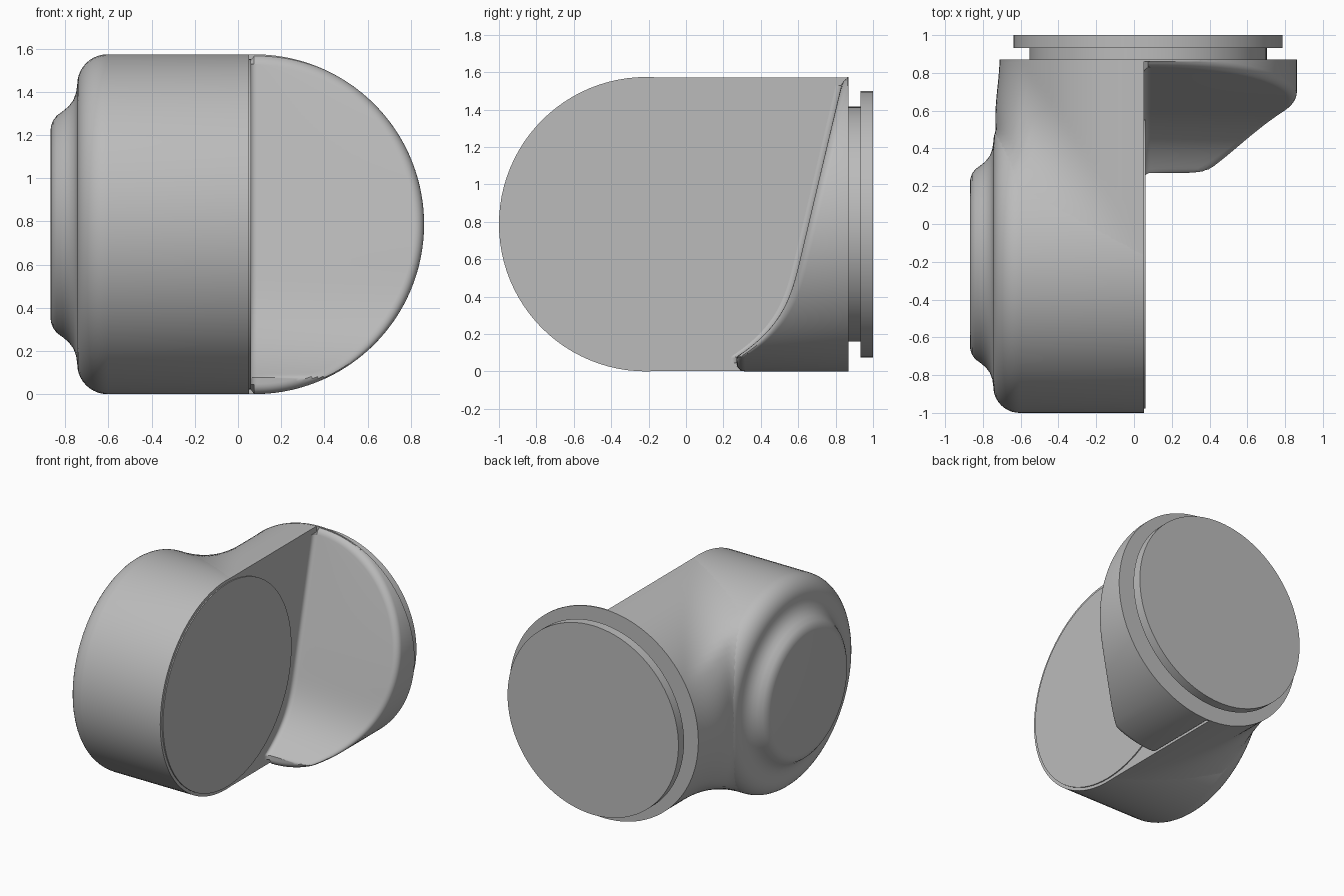
import bpy, bmesh
from math import sin, cos, pi, hypot
from mathutils import Vector

if "Cube" in bpy.data.objects:
    bpy.data.objects.remove(bpy.data.objects["Cube"])

grey = bpy.data.materials.new("plain grey")
grey.use_nodes = True
grey.diffuse_color = (0.5, 0.5, 0.5, 1)
grey.node_tree.nodes["Principled BSDF"].inputs["Base Color"].default_value = (0.5, 0.5, 0.5, 1)

R = 0.787          # radius of both barrels, also their axis height
DRUM_Y = -0.213    # drum axis, running along x
PIPE_X = 0.075     # pipe axis, running along y
WALL_X = 0.052     # flat side wall
BACK_Y = 0.87      # end of the pipe
ROUND = 0.14       # drum shoulder radius


def loft(name, rows, sharp=0.6):
    """Skin a list of closed loops and cap both ends."""
    bm = bmesh.new()
    loops = [[bm.verts.new(p) for p in row] for row in rows]
    n = len(loops[0])
    for a, b in zip(loops, loops[1:]):
        for i in range(n):
            j = (i + 1) % n
            bm.faces.new((a[i], a[j], b[j], b[i]))
    bm.faces.new(loops[0])
    bm.faces.new(loops[-1])
    bmesh.ops.remove_doubles(bm, verts=bm.verts, dist=1e-5)
    bmesh.ops.recalc_face_normals(bm, faces=bm.faces)
    me = bpy.data.meshes.new(name)
    bm.to_mesh(me)
    bm.free()
    me.materials.append(grey)
    me.shade_smooth()
    me.set_sharp_from_angle(angle=sharp)
    ob = bpy.data.objects.new(name, me)
    bpy.context.collection.objects.link(ob)
    return ob


def lathe(name, profile, axis, n=96):
    """Turn (position, radius) points about the drum (x) or pipe (y) axis."""
    rows = []
    for t, r in profile:
        ring = [(r * cos(2 * pi * i / n), R + r * sin(2 * pi * i / n)) for i in range(n)]
        rows.append([(t, DRUM_Y + u, z) if axis == "x" else (PIPE_X + u, t, z) for u, z in ring])
    return loft(name, rows)


# Drum with rounded shoulder and raised, flared boss
boss = [(-0.868, 0.44), (-0.866, 0.455), (-0.857, 0.48), (-0.84, 0.503), (-0.81, 0.525),
        (-0.785, 0.546), (-0.763, 0.575), (-0.75, 0.61), (-0.745, 0.645)]
shoulder = [(-0.605 - ROUND * cos(a), R - ROUND + ROUND * sin(a))
            for a in (pi / 2 * i / 10 for i in range(11))]
lathe("drum", boss + shoulder + [(WALL_X, R)], "x")

# Shallow disc on the flat wall
lathe("side_disc", [(0.0, 0.765), (0.06, 0.765)], "x")


# Blended saddle joining the drum to the pipe
def drum_dist(p):
    u = hypot(p.y - DRUM_Y, p.z - R) - (R - ROUND)
    v = -p.x - 0.605
    return hypot(max(u, 0), max(v, 0)) + min(max(u, v), 0) - ROUND


def pipe_dist(p):
    return hypot(p.x - PIPE_X, p.z - R) - R


def normal(f, p):
    e = 0.002
    axes = (Vector((e, 0, 0)), Vector((0, e, 0)), Vector((0, 0, e)))
    return Vector([f(p + d) - f(p - d) for d in axes]).normalized()


def blend(p):
    a, b = drum_dist(p), pipe_dist(p)
    k = 0.45 * min(1, 1 - normal(drum_dist, p).dot(normal(pipe_dist, p))) + 1e-4
    h = max(k - abs(a - b), 0) / k
    return min(a, b) - h * h * k / 4


def surface_point(y, ang):
    start = Vector((WALL_X, y, R))
    ray = Vector((-cos(ang), 0, sin(ang)))
    lo, hi = 0.0, 1.4
    for _ in range(18):
        mid = (lo + hi) / 2
        if blend(start + ray * mid) < 0:
            lo = mid
        else:
            hi = mid
    return start + ray * (lo - 0.0015)


ROWS, COLS = 44, 64
loft("saddle", [[surface_point(DRUM_Y + (BACK_Y - DRUM_Y) * i / ROWS, pi * (j / COLS - 0.5))
                 for j in range(COLS + 1)] for i in range(ROWS + 1)])


# Scooped half of the pipe with a softened rim
def scoop_y(z):
    d = 0.62 - z
    return max(0.615 - 0.237 * d - 1.64 * max(d, 0) ** 3.3, 0.27)


RIM = 0.045
rows = []
for i in range(97):
    ang = pi * (i / 96 - 0.5)
    row = [(PIPE_X + R * cos(ang), BACK_Y, R + R * sin(ang))]
    for s in range(7):
        t = pi / 2 * s / 6
        r = R - RIM * (1 - cos(t))
        r = R - RIM * (1 - cos(t))
        z = R + r * sin(ang)
        row.append((PIPE_X + r * cos(ang), min(scoop_y(z) + RIM * (1 - sin(t)), BACK_Y - 0.005), z))
    edge, z = row[-1][0], row[-1][2]
    # fillet where the scoop meets the wall
    for s in range(6):
        t = pi / 2 * s / 5
        x = min(WALL_X + 0.035 * (1 - sin(t)), edge)
        row.append((x, scoop_y(z) - 0.03 * (1 - cos(t)), z))
    row.append((WALL_X - 0.01, BACK_Y, z))
    rows.append(row)
loft("scooped_pipe", rows)

# Stepped flange behind the pipe
lathe("pipe_end", [(BACK_Y - 0.01, R), (BACK_Y, R)], "y")
lathe("flange_neck", [(BACK_Y - 0.01, 0.628), (0.935, 0.628)], "y")
lathe("flange", [(0.933, 0.712), (1.0, 0.712)], "y")
